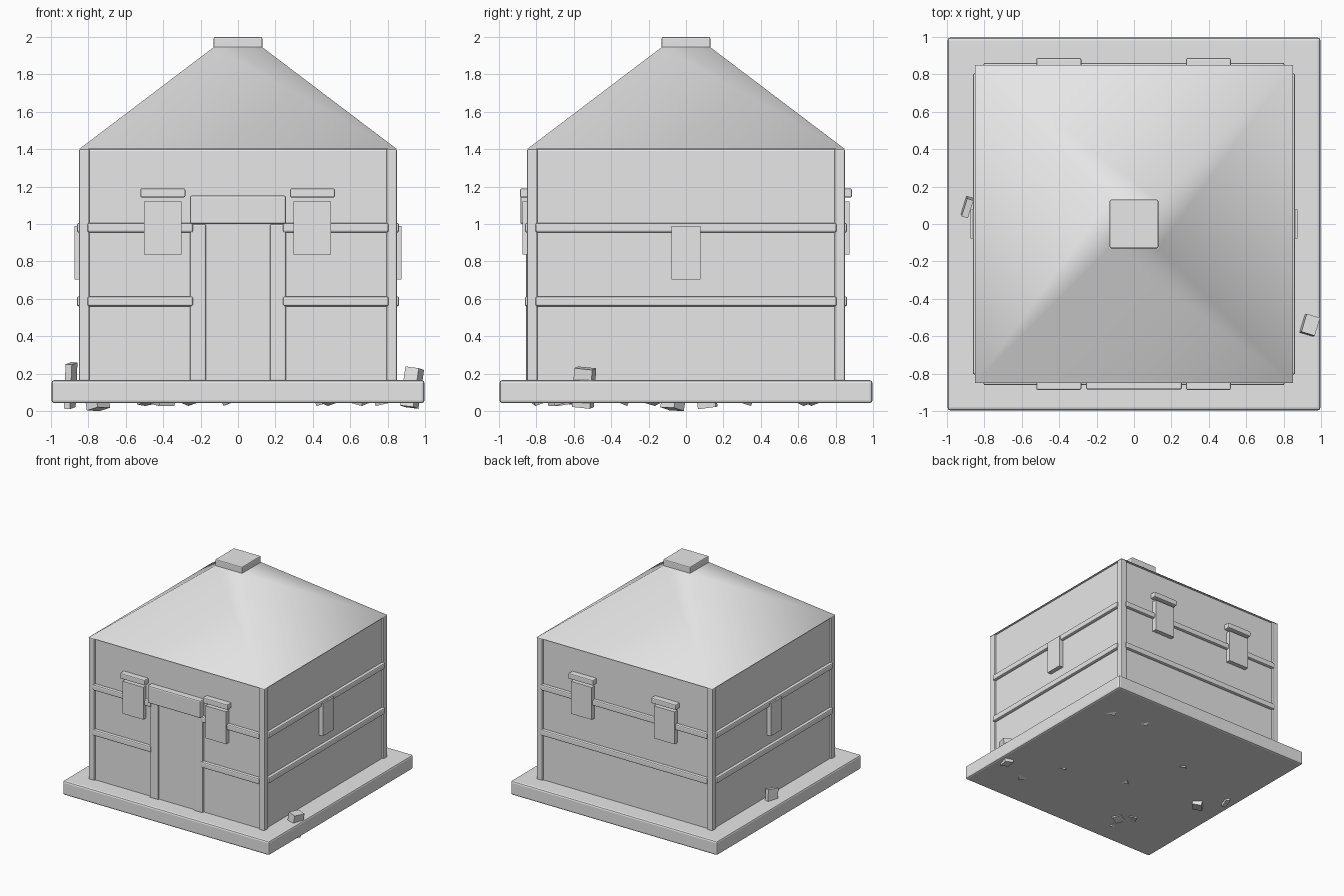
import bpy, bmesh, math, random
from mathutils import Matrix, Euler

if "Cube" in bpy.data.objects:
    bpy.data.objects.remove(bpy.data.objects["Cube"])

random.seed(4)
grey = bpy.data.materials.new("plain_grey")
grey.diffuse_color = (0.8, 0.8, 0.8, 1)
grey.use_nodes = True
grey.node_tree.nodes["Principled BSDF"].inputs["Base Color"].default_value = grey.diffuse_color


def finish(name, bm):
    mesh = bpy.data.meshes.new(name)
    bm.to_mesh(mesh)
    bm.free()
    mesh.materials.append(grey)
    ob = bpy.data.objects.new(name, mesh)
    bpy.context.collection.objects.link(ob)
    return ob


def box(name, x, y, z, bevel=0.0):
    """Box from (min, max) ranges, with optional rounded edges."""
    bm = bmesh.new()
    bmesh.ops.create_cube(bm, size=1)
    for v in bm.verts:
        v.co = [sum(r) / 2 + c * (r[1] - r[0]) for r, c in zip((x, y, z), v.co)]
    if bevel:
        bmesh.ops.bevel(bm, geom=bm.edges[:], offset=bevel, segments=2,
                        profile=0.5, affect='EDGES')
    return finish(name, bm)


def stone(name, x, y, low, size, tilt):
    """Tilted block whose lowest corner rests at height low."""
    bm = bmesh.new()
    bmesh.ops.create_cube(bm, size=1)
    m = Euler(tilt).to_matrix().to_4x4() @ Matrix.Diagonal((*size, 1))
    bmesh.ops.transform(bm, matrix=m, verts=bm.verts)
    drop = low - min(v.co.z for v in bm.verts)
    bmesh.ops.translate(bm, vec=(x, y, drop), verts=bm.verts)
    finish(name, bm)


def span(s, a, b):
    """Range a..b on the positive or negative side."""
    return (a, b) if s > 0 else (-b, -a)


# Base slab and wall block
box("base_slab", (-0.997, 0.997), (-0.997, 0.997), (0.042, 0.165), 0.015)
box("walls", (-0.835, 0.835), (-0.835, 0.835), (0.15, 1.4), 0.01)

# Corner posts
for sx in (-1, 1):
    for sy in (-1, 1):
        box("corner_post", span(sx, 0.793, 0.85), span(sy, 0.793, 0.85),
            (0.16, 1.4), 0.008)

# Horizontal bands, split around the door on the front
for z in ((0.56, 0.612), (0.955, 1.005)):
    box("back_band", (-0.805, 0.805), (0.80, 0.862), z, 0.01)
    for s in (-1, 1):
        box("side_band", span(s, 0.80, 0.862), (-0.805, 0.805), z, 0.01)
        box("front_band", span(s, 0.24, 0.805), (-0.862, -0.80), z, 0.01)

# Door, jambs and lintel
box("door", (-0.18, 0.18), (-0.842, -0.80), (0.16, 1.01))
for s in (-1, 1):
    box("door_jamb", span(s, 0.172, 0.256), (-0.855, -0.79), (0.16, 1.0), 0.008)
box("door_lintel", (-0.256, 0.256), (-0.886, -0.79), (1.0, 1.152), 0.01)

# Windows with lintels front and back, plain windows on the sides
for s in (-1, 1):
    for cx in (-0.402, 0.398):
        box("window", (cx - 0.1, cx + 0.1), span(s, 0.80, 0.875), (0.837, 1.12))
        box("window_lintel", (cx - 0.12, cx + 0.12), span(s, 0.80, 0.887),
            (1.142, 1.19), 0.008)
    box("side_window", span(s, 0.80, 0.875), (-0.077, 0.077), (0.702, 0.988))

# Hipped roof, smooth across the hips
bm = bmesh.new()
bmesh.ops.create_cone(bm, cap_ends=True, segments=4, radius1=0.85 * math.sqrt(2),
                      radius2=0.13 * math.sqrt(2), depth=0.545,
                      matrix=Matrix.Translation((0, 0, 1.6725)) @ Matrix.Rotation(math.pi / 4, 4, 'Z'))
for f in bm.faces:
    f.smooth = abs(f.normal.z) < 0.95
for e in bm.edges:
    e.smooth = all(f.smooth for f in e.link_faces)
finish("roof", bm)
box("roof_cap", (-0.13, 0.13), (-0.13, 0.13), (1.935, 2.0), 0.008)

# Two loose stones that poke through the slab
stone("left_stone", -0.895, 0.10, 0.01, (0.035, 0.10, 0.24), (0.12, 0.08, -0.3))
stone("right_stone", 0.93, -0.545, 0.012, (0.075, 0.10, 0.21), (-0.1, 0.12, -0.3))

# Rubble showing under the slab
rubble = [(0.78, 0.65), (0.46, 0.69), (-0.26, 0.30), (-0.75, -0.07), (-0.03, -0.17),
          (0.49, -0.36), (0.66, -0.65), (-0.48, -0.61), (-0.46, -0.78), (-0.40, -0.68)]
for i, (x, y) in enumerate(rubble):
    tilt = [random.uniform(-0.4, 0.4) for _ in range(2)] + [random.uniform(0, 3)]
    stone("rubble", x, y, 0.0 if i == 3 else 0.027, (0.1, 0.08, 0.06), tilt)
